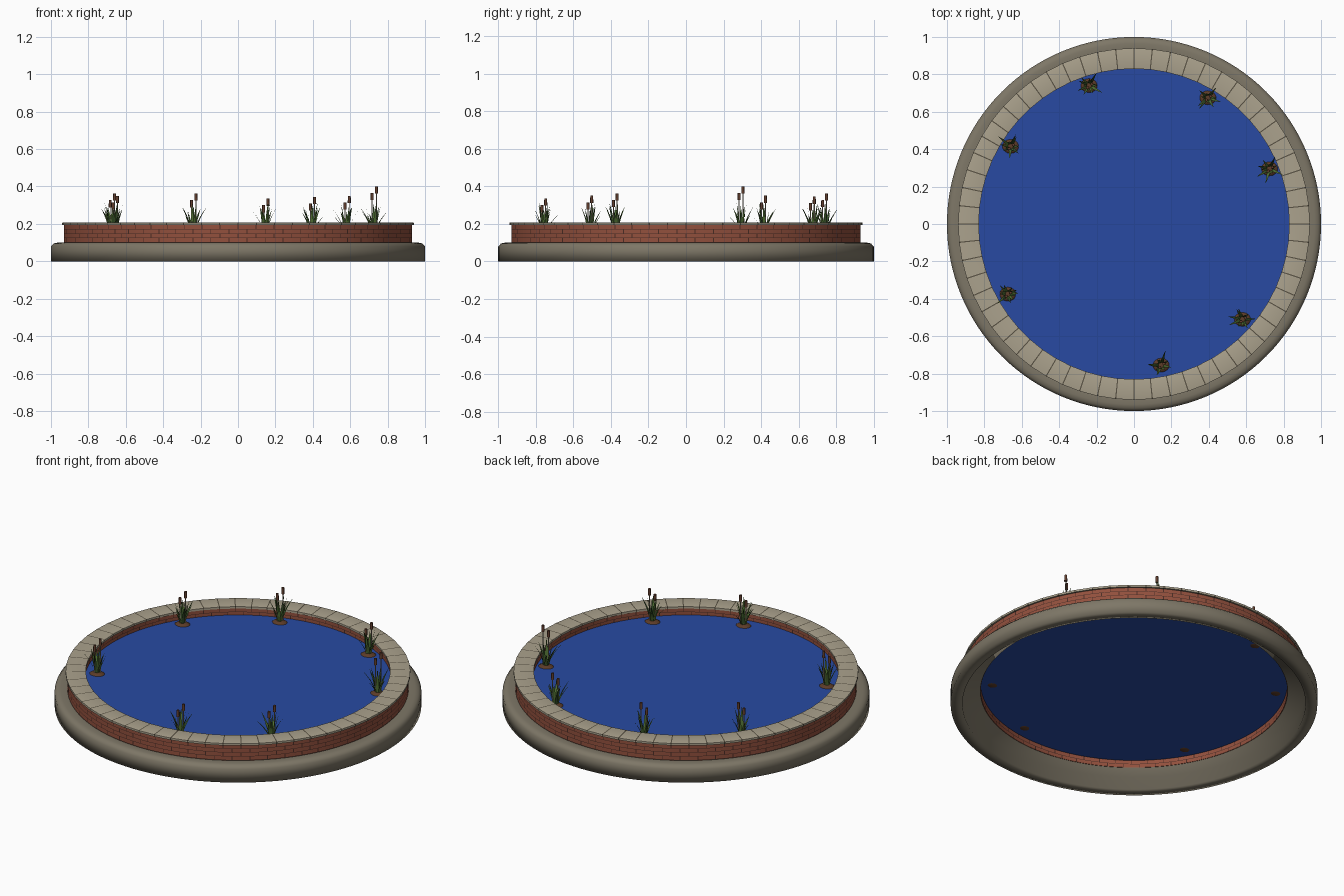
import bpy, bmesh, math, random
from mathutils import Vector

if "Cube" in bpy.data.objects:
    bpy.data.objects.remove(bpy.data.objects["Cube"])

random.seed(4)


def srgb(r, g, b):
    lin = [c / 255 / 12.92 if c < 11 else ((c / 255 + 0.055) / 1.055) ** 2.4 for c in (r, g, b)]
    return (*lin, 1.0)


def material(name, *rgb):
    m = bpy.data.materials.new(name)
    m.diffuse_color = srgb(*rgb)
    m.use_nodes = True
    m.node_tree.nodes["Principled BSDF"].inputs["Base Color"].default_value = m.diffuse_color
    return m


BASE = material("base stone", 126, 119, 103)
COPING = material("coping stone", 171, 162, 141)
JOINT = material("coping joint", 88, 81, 67)
BRICK = material("brick red", 146, 80, 61)
MORTAR = material("dark mortar", 74, 44, 36)
WATER = material("water blue", 40, 74, 162)
SOIL = material("soil brown", 92, 60, 40)
LEAF = material("leaf green", 82, 114, 52)
DARK_LEAF = material("dark leaf green", 54, 82, 40)
CATTAIL = material("cattail brown", 98, 62, 46)


def finish(name, bm, mats, angle=35):
    bmesh.ops.recalc_face_normals(bm, faces=bm.faces)
    me = bpy.data.meshes.new(name)
    bm.to_mesh(me)
    bm.free()
    for m in mats:
        me.materials.append(m)
    ob = bpy.data.objects.new(name, me)
    bpy.context.collection.objects.link(ob)
    bpy.ops.object.select_all(action='DESELECT')
    ob.select_set(True)
    bpy.context.view_layer.objects.active = ob
    bpy.ops.object.shade_smooth_by_angle(angle=math.radians(angle))
    return ob


def lathe(name, profile, angles, mats, rule=lambda p, a: 0, angle=35):
    """Spin a closed (radius, height) profile; rule picks a material per face."""
    bm = bmesh.new()
    rings = [[bm.verts.new((r * math.cos(a), r * math.sin(a), z)) for r, z in profile] for a in angles]
    n, k = len(angles), len(profile)
    for i in range(n):
        for j in range(k):
            i2, j2 = (i + 1) % n, (j + 1) % k
            f = bm.faces.new((rings[i][j], rings[i2][j], rings[i2][j2], rings[i][j2]))
            f.material_index = rule(j, i)
    return finish(name, bm, mats, angle)


def steps(n, gap):
    """Angles for n units, each one a thin joint followed by a wide face."""
    return [2 * math.pi * i / n + d for i in range(n) for d in (-gap / 2, gap / 2)]


# Hollow plinth, softly shaded all round
lathe("base_ring", [(0.935, 0), (1, 0), (1, 0.08), (0.985, 0.096), (0.965, 0.1),
                    (0.845, 0.1), (0.838, 0.078), (0.935, 0.078)],
      [2 * math.pi * i / 128 for i in range(128)], [BASE], angle=120)

# Brick wall: courses split by mortar rows, upright joints staggered by half a brick
COURSES, Z0, Z1, BED = 5, 0.081, 0.196, 0.003
LEVELS = []
pitch = (Z1 - Z0) / COURSES
for c in range(COURSES):
    LEVELS += [Z0 + c * pitch, Z0 + (c + 1) * pitch - BED]
LEVELS.append(Z1)
wall = [(0.93, z) for z in LEVELS] + [(0.836, z) for z in reversed(LEVELS)]
L = len(LEVELS)


def brick_rule(j, i):
    if j in (L - 1, 2 * L - 1):
        return 0
    row = j if j < L - 1 else 2 * L - 2 - j
    if row % 2:
        return 1
    return int(i % 2 == 0 and (i // 2) % 2 == (row // 2) % 2)


lathe("brick_wall", wall, steps(120, 0.005), [BRICK, MORTAR], brick_rule)

# Coping stones on top of the wall
lathe("coping", [(0.83, 0.194), (0.94, 0.194), (0.94, 0.206), (0.936, 0.207), (0.834, 0.207), (0.83, 0.206)],
      steps(60, 0.0065), [COPING, JOINT], lambda j, i: int(i % 2 == 0))

# Water slab
bm = bmesh.new()
bmesh.ops.create_cone(bm, cap_ends=True, segments=96, radius1=0.836, radius2=0.836, depth=0.028)
bmesh.ops.translate(bm, verts=bm.verts, vec=(0, 0, 0.139))
finish("water", bm, [WATER])


def soil(x, y):
    bm = bmesh.new()
    bmesh.ops.create_uvsphere(bm, u_segments=14, v_segments=8, radius=1)
    for v in bm.verts:
        v.co = Vector((x, y, 0.143)) + Vector((v.co.x * 0.05, v.co.y * 0.043, v.co.z * 0.022))
    finish("soil_mound", bm, [SOIL], 80)


def add_blade(bm, x, y, a, reach, height, width, mat):
    """Broad tapered leaf that bends outward."""
    out, side = Vector((math.cos(a), math.sin(a), 0)), Vector((-math.sin(a), math.cos(a), 0))
    root, rows = Vector((x, y, 0.155)) + out * 0.012, []
    for t in (0, 0.3, 0.6, 0.85):
        p = root + out * reach * t ** 1.6 + Vector((0, 0, height * t))
        w = width * (0.8 + t * 0.6 if t < 0.4 else 1.4 * (1 - t) + 0.1)
        rows.append([bm.verts.new(p + side * w), bm.verts.new(p - side * w)])
    tip = bm.verts.new(root + out * reach + Vector((0, 0, height)))
    for lo, hi in zip(rows, rows[1:]):
        bm.faces.new((lo[0], lo[1], hi[1], hi[0])).material_index = mat
    bm.faces.new((*rows[-1], tip)).material_index = mat


def add_tube(bm, x, y, z0, z1, r, mat, sides=6):
    res = bmesh.ops.create_cone(bm, cap_ends=True, segments=sides, radius1=r, radius2=r * 0.9, depth=z1 - z0)
    bmesh.ops.translate(bm, verts=res["verts"], vec=(x, y, (z0 + z1) / 2))
    for f in {f for v in res["verts"] for f in v.link_faces}:
        f.material_index = mat


# Reed clumps: x, y, top of the tallest cattail
for x, y, top in [(-0.24, 0.74, 0.362), (0.395, 0.675, 0.345), (-0.66, 0.415, 0.35), (0.725, 0.295, 0.4),
                  (-0.675, -0.375, 0.362), (0.58, -0.51, 0.35), (0.145, -0.755, 0.335)]:
    soil(x, y)
    bm = bmesh.new()
    turn = random.random() * 6
    for i in range(13):
        a, mat = turn + i * 2.4 + random.uniform(-0.3, 0.3), int(i % 3 == 2)
        if i % 2:
            add_blade(bm, x, y, a, random.uniform(0.04, 0.075), random.uniform(0.08, 0.14), 0.0085, mat)
        else:
            add_blade(bm, x, y, a, random.uniform(0.01, 0.035), random.uniform(0.11, 0.16), 0.0085, mat)
    finish("reed_leaves", bm, [LEAF, DARK_LEAF], 60)

    # Cattails: thin pale stem and thick brown head
    bm = bmesh.new()
    for dx, dy, h in ((0.015, 0.008, top), (-0.008, -0.012, top - 0.035)):
        add_tube(bm, x + dx, y + dy, 0.15, h - 0.035, 0.003, 0)
        add_tube(bm, x + dx, y + dy, h - 0.038, h, 0.0085, 1, 8)
    finish("cattails", bm, [COPING, CATTAIL], 50)
